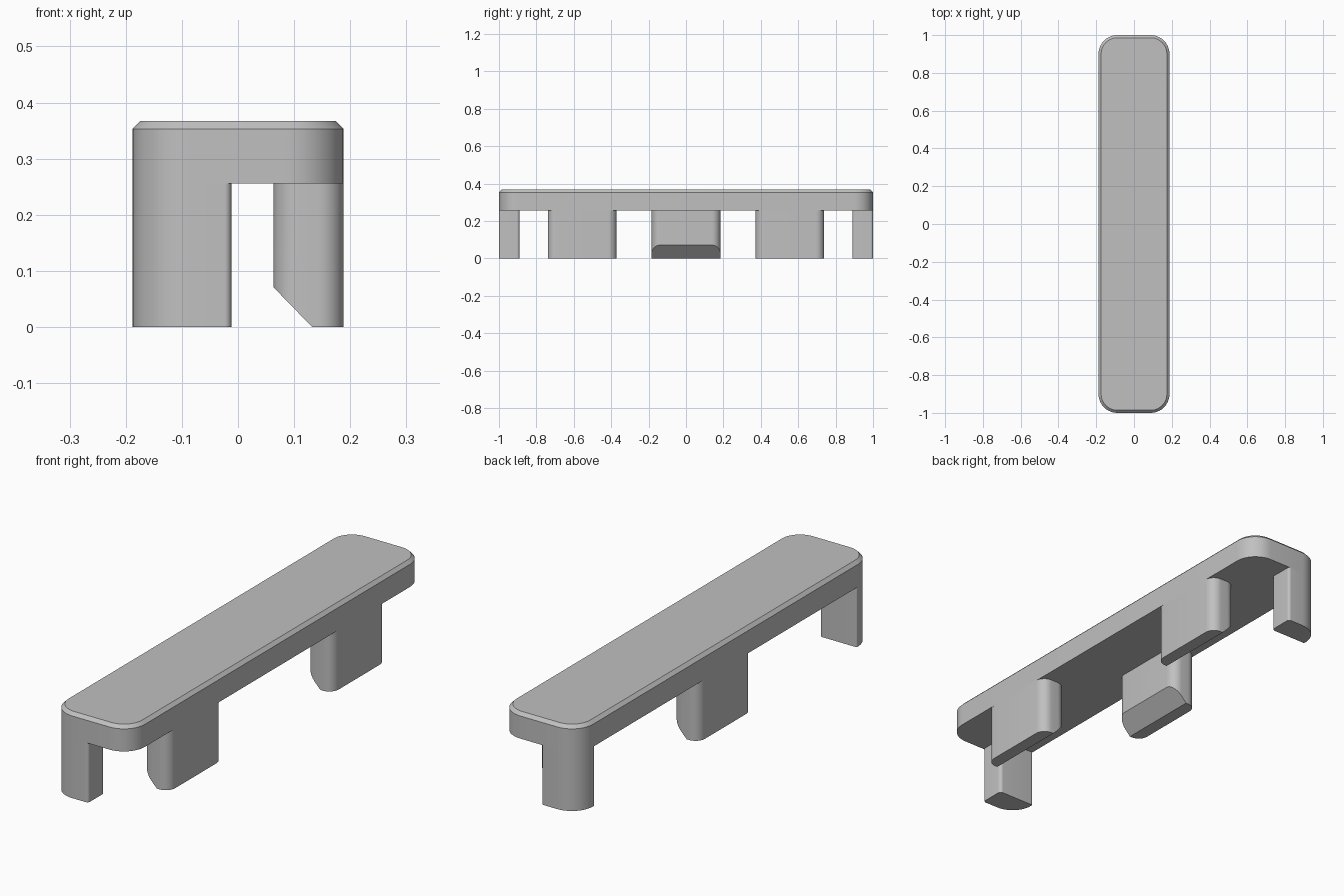
import bpy, bmesh, math
from mathutils import Vector

if "Cube" in bpy.data.objects:
    bpy.data.objects.remove(bpy.data.objects["Cube"], do_unlink=True)

grey = bpy.data.materials.new("plain_grey")
grey.use_nodes = True
grey.diffuse_color = (0.53, 0.53, 0.53, 1)
grey.node_tree.nodes["Principled BSDF"].inputs["Base Color"].default_value = grey.diffuse_color

HALF_W, TOP, UNDER = 0.188, 0.367, 0.256
BEVEL, CORNER = 0.014, 0.1


def outline(x0, x1, y0, y1, radii, steps=10):
    """Rounded rectangle, radii counter-clockwise from (x1, y1)."""
    corners = [(x1, y1, -1, -1), (x0, y1, 1, -1), (x0, y0, 1, 1), (x1, y0, -1, 1)]
    pts = []
    for k, ((x, y, sx, sy), r) in enumerate(zip(corners, radii)):
        for i in range(steps + 1):
            a = math.pi / 2 * (k + i / steps)
            pts.append((x + sx * r + r * math.cos(a), y + sy * r + r * math.sin(a)))
    return pts


def loft(name, levels, cut=None, flip=(1, 1)):
    """Stack outlines [(z, points)], optionally slice off one side, mirror by flip."""
    bm = bmesh.new()
    rings = [[bm.verts.new((x, y, z)) for x, y in pts] for z, pts in levels]
    n = len(rings[0])
    bm.faces.new(rings[0])
    bm.faces.new(rings[-1])
    for a, b in zip(rings, rings[1:]):
        for i in range(n):
            j = (i + 1) % n
            bm.faces.new((a[i], a[j], b[j], b[i]))
    if cut:
        res = bmesh.ops.bisect_plane(bm, geom=bm.verts[:] + bm.edges[:] + bm.faces[:],
                                     plane_co=cut[0], plane_no=cut[1], clear_outer=True)
        rim = [e for e in res["geom_cut"] if isinstance(e, bmesh.types.BMEdge)]
        bmesh.ops.holes_fill(bm, edges=rim, sides=0)
    for v in bm.verts:
        v.co.x *= flip[0]
        v.co.y *= flip[1]
    bmesh.ops.recalc_face_normals(bm, faces=bm.faces[:])
    mesh = bpy.data.meshes.new(name)
    bm.to_mesh(mesh)
    bm.free()
    mesh.materials.append(grey)
    ob = bpy.data.objects.new(name, mesh)
    bpy.context.collection.objects.link(ob)
    bpy.ops.object.select_all(action="DESELECT")
    ob.select_set(True)
    bpy.context.view_layer.objects.active = ob
    bpy.ops.object.shade_smooth_by_angle(angle=math.radians(30))
    return ob


# Top plate with a bevelled upper rim
def plate_outline(inset):
    w, h = HALF_W - inset, 1 - inset
    return outline(-w, w, -h, h, [CORNER - inset] * 4)


loft("top_plate", [(UNDER, plate_outline(0)), (TOP - BEVEL, plate_outline(0)),
                   (TOP, plate_outline(BEVEL))])

# Wide legs along the long sides, inner foot edge sloped
INNER, HALF_L = 0.063, 0.184
slope = (Vector((INNER, 0, 0.071)), Vector((-0.071, 0, -0.069)))
for name, y, side in (("front_side_leg", -0.555, 1), ("middle_side_leg", 0, -1),
                      ("back_side_leg", 0.555, 1)):
    pts = outline(INNER, HALF_W, y - HALF_L, y + HALF_L, [0.045] * 4)
    loft(name, [(0, pts), (UNDER, pts)], slope, (side, 1))

# Narrow legs at both ends, following the plate corner
for name, end in (("front_end_leg", -1), ("back_end_leg", 1)):
    pts = outline(-HALF_W, -0.012, 0.89, 1, [0.012, CORNER, 0.005, 0.015])
    loft(name, [(0, pts), (UNDER, pts)], None, (1, end))
